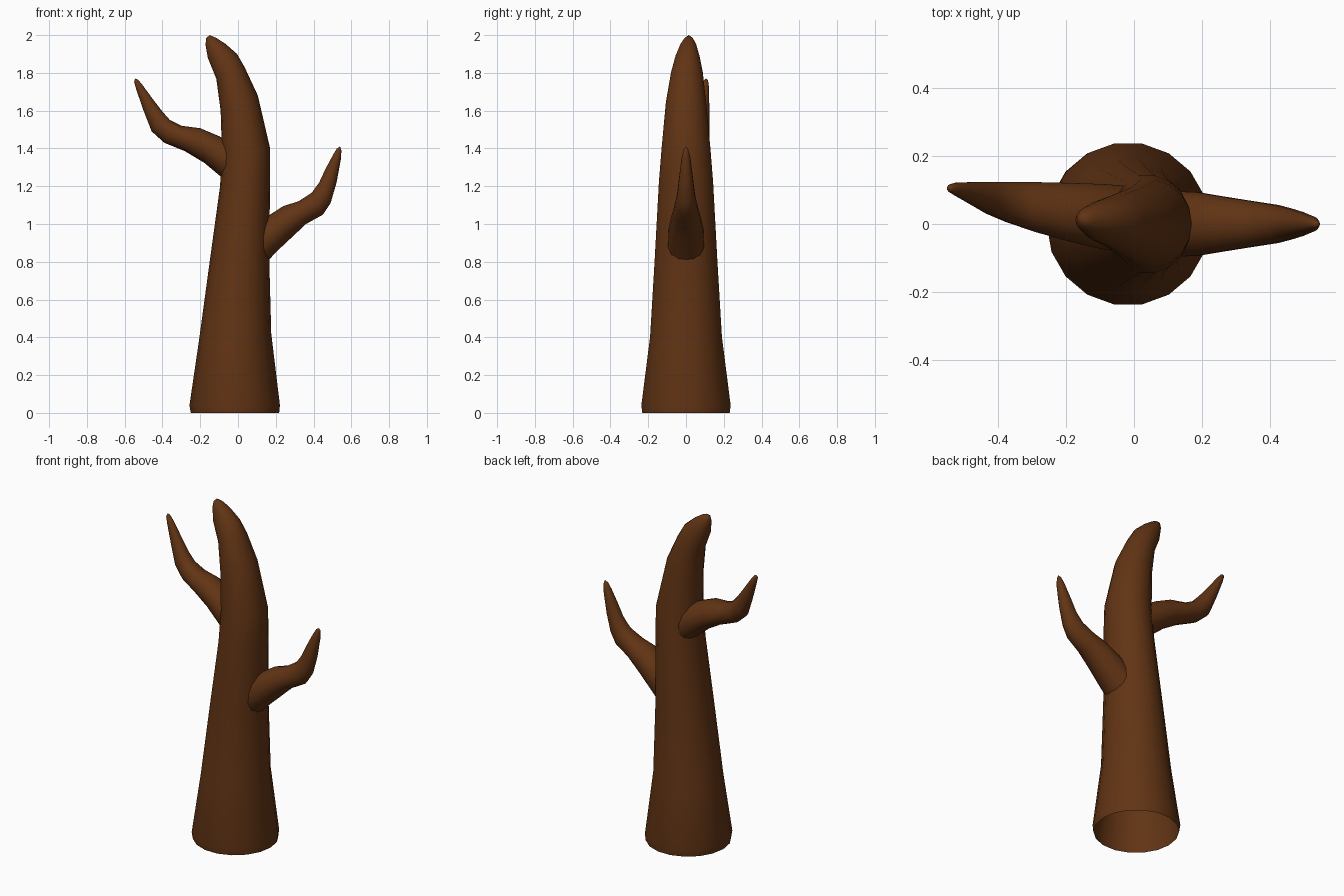
import bpy, bmesh, math
from mathutils import Vector

bark = bpy.data.materials.new("bark")
bark.diffuse_color = (0.12, 0.034, 0.007, 1)


def limb(name, rings, tip, sides):
    """Skin elliptical rings; each ring is (x1, z1, x2, z2, y centre, y radius)."""
    bm = bmesh.new()
    loops = []
    for x1, z1, x2, z2, yc, ry in rings:
        mid = Vector(((x1 + x2) / 2, yc, (z1 + z2) / 2))
        half = Vector(((x2 - x1) / 2, 0, (z2 - z1) / 2))
        loop = []
        for i in range(sides):
            a = 2 * math.pi * i / sides
            loop.append(bm.verts.new(mid + half * math.cos(a) + Vector((0, ry * math.sin(a), 0))))
        loops.append(loop)
    for low, high in zip(loops, loops[1:]):
        for i in range(sides):
            j = (i + 1) % sides
            bm.faces.new((low[i], low[j], high[j], high[i]))
    end = bm.verts.new(tip)
    for i in range(sides):
        bm.faces.new((loops[-1][i], loops[-1][(i + 1) % sides], end))
    bmesh.ops.recalc_face_normals(bm, faces=bm.faces)
    for f in bm.faces:
        f.smooth = True
    mesh = bpy.data.meshes.new(name)
    bm.to_mesh(mesh)
    bm.free()
    mesh.materials.append(bark)
    obj = bpy.data.objects.new(name, mesh)
    bpy.context.collection.objects.link(obj)


# Trunk: open at the base, bending left at the top
limb("trunk", [
    (-.25, 0, .218, 0, 0, .235),
    (-.257, .04, .222, .04, 0, .24),
    (-.207, .38, .176, .42, 0, .193),
    (-.15, .8, .165, .83, 0, .168),
    (-.095, 1.2, .17, 1.23, 0, .146),
    (-.085, 1.38, .17, 1.40, 0, .132),
    (-.092, 1.6, .105, 1.68, 0, .108),
    (-.115, 1.77, .035, 1.83, .005, .085),
    (-.160, 1.88, -.005, 1.90, .008, .064),
    (-.172, 1.95, -.068, 1.955, .012, .042),
    (-.168, 1.985, -.115, 1.985, .014, .022),
], (-.15, .015, 2.0), 18)

# Lower branch on the right
limb("right_branch", [
    (.08, .99, .10, .74, 0, .1),
    (.17, 1.05, .20, .85, 0, .096),
    (.24, 1.095, .28, .925, 0, .083),
    (.32, 1.12, .36, 1.0, 0, .07),
    (.39, 1.165, .45, 1.05, 0, .057),
    (.43, 1.22, .49, 1.11, 0, .046),
    (.46, 1.285, .522, 1.22, 0, .036),
    (.50, 1.36, .546, 1.35, 0, .023),
    (.522, 1.398, .547, 1.392, 0, .012),
], (.54, 0, 1.41), 14)

# Upper branch on the left, drifting backwards
limb("left_branch", [
    (-.02, 1.42, -.02, 1.18, .015, .1),
    (-.10, 1.465, -.09, 1.25, .022, .098),
    (-.20, 1.507, -.18, 1.325, .035, .088),
    (-.30, 1.52, -.28, 1.385, .05, .075),
    (-.36, 1.55, -.39, 1.43, .065, .06),
    (-.40, 1.595, -.457, 1.49, .077, .048),
    (-.45, 1.66, -.50, 1.6, .09, .034),
    (-.505, 1.735, -.538, 1.71, .102, .02),
    (-.53, 1.765, -.55, 1.752, .105, .012),
], (-.545, .107, 1.77), 14)
